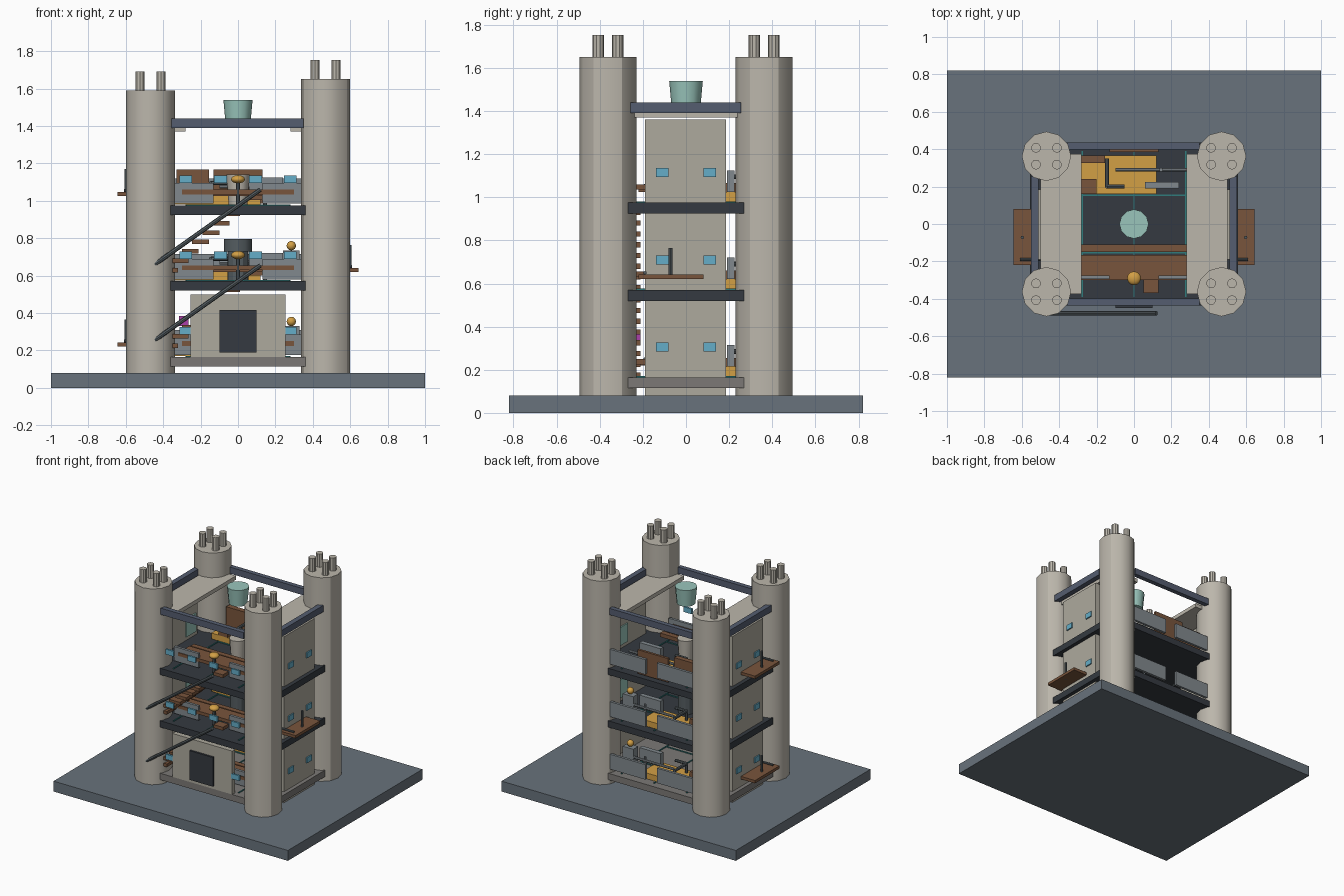
import bpy
from mathutils import Vector

if "Cube" in bpy.data.objects:
    bpy.data.objects.remove(bpy.data.objects["Cube"])


def mat(name, r, g, b):
    m = bpy.data.materials.new(name)
    m.diffuse_color = (r, g, b, 1)
    m.use_nodes = True
    m.node_tree.nodes["Principled BSDF"].inputs["Base Color"].default_value = m.diffuse_color
    return m


STONE = mat("stone", .50, .47, .41)
WALL = mat("wall_stone", .42, .40, .34)
GROUND = mat("slate", .14, .17, .20)
DARK = mat("dark_slab", .035, .042, .052)
BEAM = mat("blue_steel", .09, .11, .16)
PLINTH = mat("plinth_stone", .20, .19, .18)
GREY = mat("grey_panel", .22, .25, .27)
PIPE = mat("pipe_steel", .09, .11, .12)
WOOD = mat("wood", .19, .09, .045)
GOLD = mat("amber", .65, .35, .06)
GLASS = mat("blue_glass", .13, .42, .58)
TEAL = mat("pale_teal", .32, .56, .50)
STRIP = mat("teal_strip", .03, .20, .20)
PINK = mat("magenta", .40, .05, .40)


def box(name, x, y, z, m):
    """Box from (min, max) pairs."""
    bpy.ops.mesh.primitive_cube_add(size=1)
    o = bpy.context.object
    o.name = name
    o.location = [(a + b) / 2 for a, b in (x, y, z)]
    o.scale = [b - a for a, b in (x, y, z)]
    o.data.materials.append(m)
    return o


def around(c, w):
    return (c - w / 2, c + w / 2)


def cyl(name, x, y, z0, z1, r, m, sides=12, r2=None):
    bpy.ops.mesh.primitive_cone_add(vertices=sides, radius1=r, radius2=r if r2 is None else r2,
                                    depth=z1 - z0, location=(x, y, (z0 + z1) / 2))
    o = bpy.context.object
    o.name = name
    o.data.materials.append(m)
    bpy.ops.object.shade_smooth_by_angle()
    return o


def rod(name, a, b, r, m):
    a, b = Vector(a), Vector(b)
    o = cyl(name, 0, 0, 0, (b - a).length, r, m, 8)
    o.location = (a + b) / 2
    o.rotation_mode = 'QUATERNION'
    o.rotation_quaternion = (b - a).to_track_quat('Z', 'Y')


def orb(name, p, r, m, flat=1):
    bpy.ops.mesh.primitive_uv_sphere_add(segments=12, ring_count=8, radius=r, location=p)
    o = bpy.context.object
    o.name = name
    o.scale.z = flat
    o.data.materials.append(m)
    bpy.ops.object.shade_smooth()


# ground
box("ground", (-1, 1), (-.82, .82), (0, .08), GROUND)

# corner towers with four chimneys each
for sx in (-1, 1):
    top = 1.65 if sx > 0 else 1.59
    for sy in (-1, 1):
        cx, cy = .468 * sx, .362 * sy
        cyl("tower", cx, cy, .08, top, .132, STONE)
        for i in (-1, 1):
            for j in (-1, 1):
                cyl("chimney", cx + .056 * i, cy + .045 * j, top - .01, top + .102, .026, STONE, 10)

# floor slabs
FLOORS = (.165, .57, .975)
for f, m in zip(FLOORS, (PLINTH, DARK, DARK)):
    box("floor_slab", (-.555, .555), (-.435, .435), (f - .05, f), m)
    for x in (-.278, 0, .278):
        box("floor_strip_long", around(x, .008), (-.39, .39), (f - .005, f + .006), STRIP)
    for y in (-.155, .155):
        box("floor_strip_cross", (-.28, .28), around(y, .008), (f - .005, f + .006), STRIP)

# side walls, windows, roof strips and roof beams
for s in (-1, 1):
    box("side_wall", around(.5 * s, .05), (-.19, .185), (.08, 1.36), WALL)
    box("roof_strip", around(.39 * s, .22), (-.375, .375), (1.37, 1.4), STONE)
    box("roof_beam_side", around(.53 * s, .04), (-.258, .255), (1.39, 1.44), BEAM)
    box("roof_beam", (-.355, .35), around(.417 * s, .036), (1.39, 1.44), BEAM)
    for f in FLOORS:
        for y in (-.11, .11):
            box("side_window", around(.526 * s, .016), around(y, .06), around(f + .14, .042), GLASS)
    for f in FLOORS[1:]:
        box("inner_panel", around(.473 * s, .015), around(.1, .12), (f + .03, f + .17), TEAL)

# roof tank
cyl("roof_tank", 0, 0, 1.41, 1.54, .066, TEAL, 12, .078)

# ground entrance
box("entrance_wall", (-.255, .255), (-.435, -.40), (.155, .5), WALL)
box("entrance_door", (-.1, .1), (-.45, -.43), (.19, .415), DARK)

# fittings repeated on every floor
for n, f in enumerate(FLOORS):
    for s in (-1, 1):
        box("back_panel", around(.205 * s, .31), (.405, .425), (f + .03, f + .145), GREY)
        box("front_panel", around(.235 * s, .21), (-.295, -.275), (f + .01, f + .12), GREY)
        for x in ((.28,) if n == 0 else (.093, .28)):
            box("front_window", around(x * s, .068), (-.435, -.42), around(f + .14, .04), GLASS)
    box("front_shelf", (-.3, .3), (-.30, -.165), (f + .06, f + .085), WOOD)
    box("inner_shelf", (-.3, .3), (-.15, -.11), (f + .05, f + .08), WOOD)
    box("low_bench", (.05, .13), (-.37, -.30), (f + .03, f + .055), WOOD)
    box("console", (.06, .24), (.19, .225), (f + .05, f + .15), GREY)
    box("amber_platform", (-.34, .12), (.16, .365), (f + .005, f + .05), GOLD)
    box("stool", (-.28, -.2), (.16, .24), (f + .04, f + .09), WOOD)
    # bent pipe and standing rail
    rod("pipe", (-.145, .35, f + .12), (-.145, .2, f + .12), .011, PIPE)
    rod("pipe", (-.145, .2, f + .12), (-.05, .2, f + .12), .011, PIPE)
    rod("pipe_post", (-.145, .2, f), (-.145, .2, f + .12), .011, PIPE)
    rod("rail", (-.1, .29, f + .1), (.28, .29, f + .1), .01, GREY)
    rod("rail_post", (.145, .29, f), (.145, .29, f + .13), .01, GREY)
    if n:
        cyl("lamp_post", 0, -.29, f, f + .13, .012, PIPE, 8)
        orb("lamp", (0, -.29, f + .14), .037, GOLD, .6)
    if n < 2:
        orb("side_lamp", (.285, .27, f + .19), .025, GOLD)
        box("side_lamp_stand", around(.285, .09), (.24, .30), (f + .04, f + .165), GREY)
        # stairs and handrail to the next floor
        for i in range(8):
            box("stair_step", around(-.42 + .055 * i, .09), (-.41, -.21),
                around(f + .01 + .05 * i - .04 + .04, .024), WOOD)
        rod("handrail", (-.445, -.478, f + .09), (.12, -.478, f + .49), .012, PIPE)

# centre columns
cyl("centre_column", 0, 0, .57, .74, .055, PIPE)
cyl("column_cap", 0, 0, .73, .795, .075, PIPE)
cyl("top_column", 0, 0, .975, 1.14, .05, STONE, 12, .062)

# top floor crates at the back and a small marker
box("back_crate", (-.13, .13), (.385, .404), (.985, 1.168), WOOD)
box("tall_crate", (-.33, -.155), (.325, .365), (.985, 1.168), WOOD)
box("magenta_sign", around(-.29, .05), (-.25, -.21), (.33, .385), PINK)

# side balconies: two on the left, one on the right
for s, z in ((-1, .22), (1, .62), (-1, 1.025)):
    box("balcony", around(.58 * s, .13), (-.22, .08), (z, z + .022), WOOD)
    cyl("balcony_post", .597 * s, -.072, z, z + .145, .009, PIPE, 8)
    rod("balcony_bracket", (.5 * s, -.19, z + .03), (.61 * s, -.19, z + .03), .008, PIPE)
